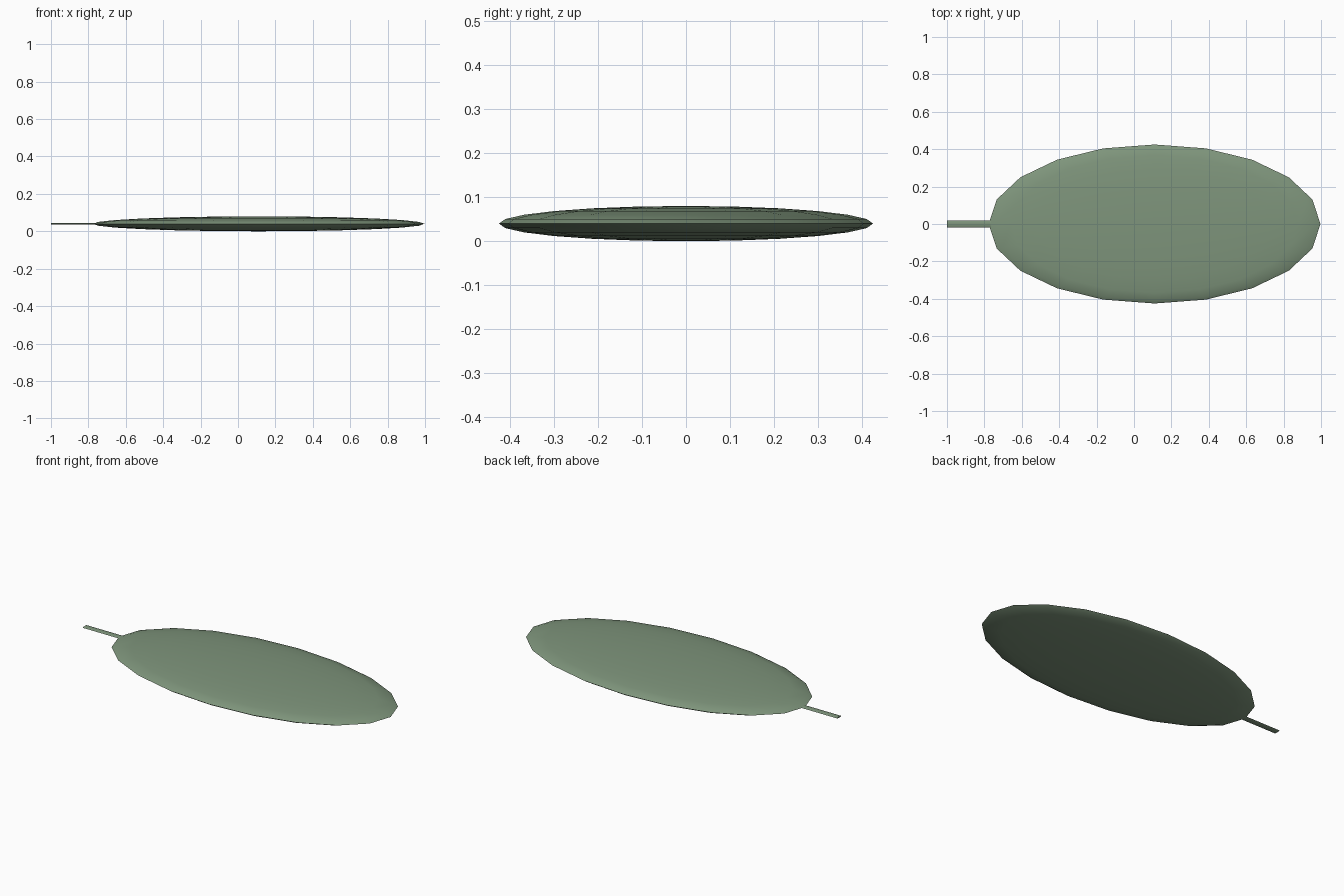
import bpy
import math

if "Cube" in bpy.data.objects:
    bpy.data.objects.remove(bpy.data.objects["Cube"])


def finish(obj, name, scale, angle):
    obj.name = name
    obj.scale = scale
    bpy.ops.object.transform_apply(location=False, rotation=True, scale=True)
    bpy.ops.object.shade_smooth_by_angle(angle=math.radians(angle))


# Leaf blade: flattened 20-sided ellipsoid
bpy.ops.mesh.primitive_uv_sphere_add(segments=20, ring_count=12, radius=1,
                                     location=(0.11, 0, 0.04))
finish(bpy.context.object, "leaf_blade", (0.887, 0.425, 0.04), 60)

# Stem: thin flattened rod reaching into the blade
bpy.ops.mesh.primitive_cylinder_add(vertices=8, radius=1, depth=0.3,
                                    location=(-0.85, 0, 0.04),
                                    rotation=(0, math.pi / 2, 0))
stem = bpy.context.object
bpy.ops.object.transform_apply(location=False, rotation=True, scale=False)
finish(stem, "leaf_stem", (1, 0.02, 0.004), 60)

# Shared green
green = bpy.data.materials.new("leaf_green")
green.diffuse_color = (0.21, 0.30, 0.20, 1)
green.use_nodes = True
green.node_tree.nodes["Principled BSDF"].inputs["Base Color"].default_value = green.diffuse_color
for obj in bpy.data.objects:
    obj.data.materials.append(green)
